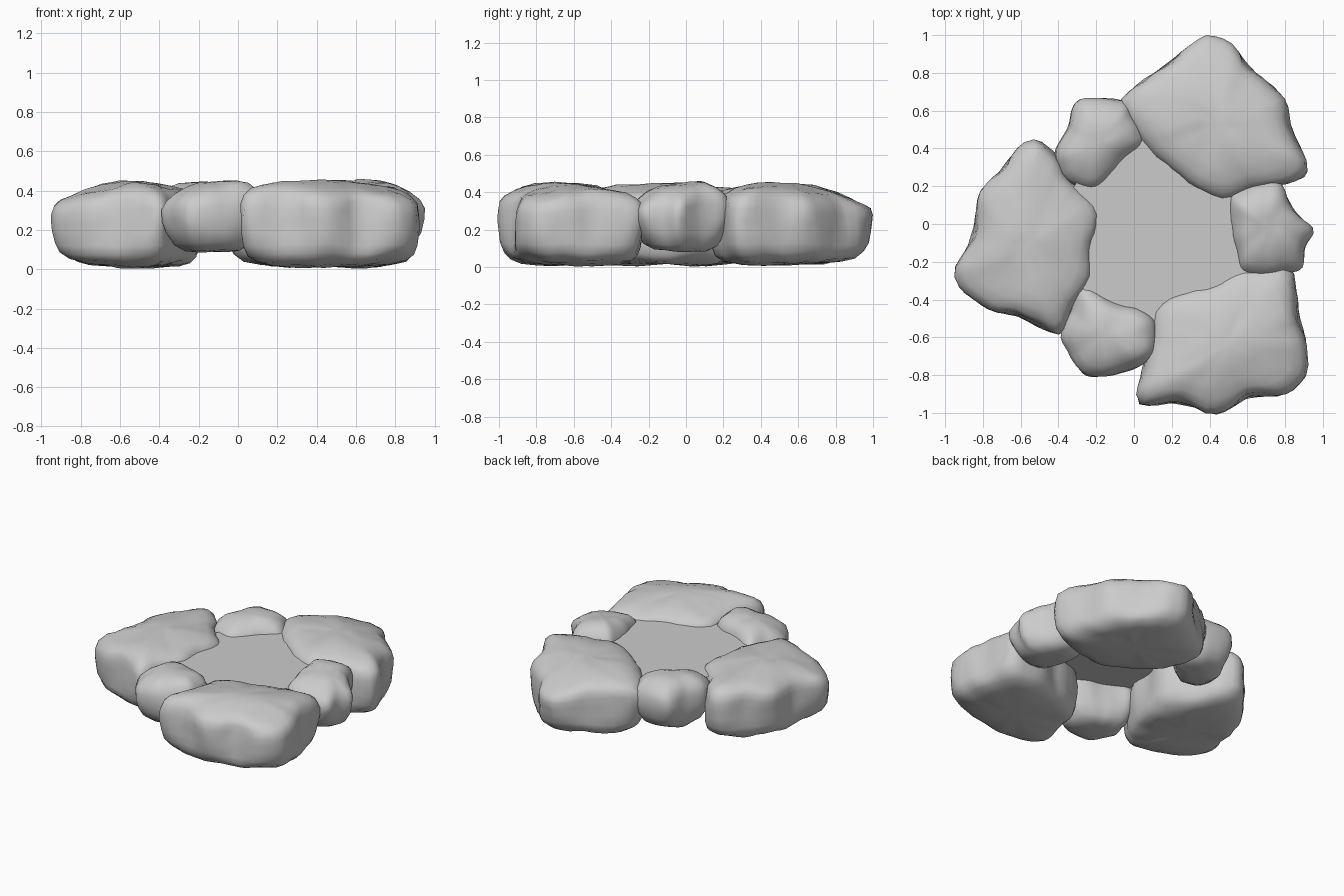
import bpy, bmesh
from mathutils import Vector, noise

if "Cube" in bpy.data.objects:
    bpy.data.objects.remove(bpy.data.objects["Cube"])

N = 56  # points around each stone
# (height, outline scale, how far the outline is rounded off) from underside to crown
BIG = [(.012, .4, 1), (.018, .7, 1), (.036, .87, .9), (.07, .96, .7), (.12, .995, .45),
       (.19, 1, .25), (.25, 1, .1), (.31, .99, 0), (.36, .965, .05), (.393, .9, .2),
       (.418, .78, .4), (.433, .6, .7), (.442, .4, 1), (.445, .2, 1)]
SMALL = [(.088, .3, 1), (.093, .58, 1), (.125, .8, .8), (.19, .93, .4), (.26, .99, .1),
         (.33, .99, 0), (.375, .92, .1), (.412, .75, .4), (.435, .52, .8), (.445, .25, 1)]


def smooth_outline(pts):
    """Resample a closed outline as an evenly spaced Catmull-Rom loop."""
    p = [Vector(q) for q in pts]
    n, dense = len(p), []
    for i in range(n):
        a, b, c, d = p[i - 1], p[i], p[(i + 1) % n], p[(i + 2) % n]
        for k in range(12):
            t = k / 12
            dense.append(0.5 * (2 * b + (c - a) * t + (2 * a - 5 * b + 4 * c - d) * t * t
                                + (3 * b - a - 3 * c + d) * t ** 3))
    lens = [(dense[(i + 1) % len(dense)] - q).length for i, q in enumerate(dense)]
    step, acc, out = sum(lens) / N, 0, []
    for q, l in zip(dense, lens):
        if acc >= step * len(out) - 1e-6 and len(out) < N:
            out.append(q)
        acc += l
    return out


def stone(name, pts, profile, tilt, seed, lean, drop):
    loop = smooth_outline(pts)
    mid = sum(loop, Vector((0, 0))) / len(loop)
    inward = (Vector((.15, 0)) - mid).normalized()
    soft = loop  # rounded version of the outline
    for _ in range(22):
        soft = [(soft[i - 1] + 2 * q + soft[(i + 1) % len(soft)]) / 4
                for i, q in enumerate(soft)]
    soft = [mid + (q - mid) * 1.05 for q in soft]
    bm = bmesh.new()

    def place(xy, z):
        top = max(0, (z - .2) / .25)
        xy = xy + inward * lean * max(0, 1 - z / .2)
        d = xy - mid
        z += top * (d.x * tilt[0] + d.y * tilt[1])
        out = max(0, -d.dot(inward) - .04)
        z -= top * drop * out                      # crown falls away outward
        z += max(0, 1 - z / .15) * .07 * out       # underside lifts outward
        p = Vector((xy.x, xy.y, z))
        # lumpy, softly chipped surface
        p += noise.noise_vector(p * 4.5 + Vector((seed, 0, 0))) * .014
        p += noise.noise_vector(p * 11 + Vector((0, seed, 0))) * .009
        p.z = max(p.z, .004)
        return bm.verts.new(p)

    rings = [[place(mid + (q.lerp(r, w) - mid) * s, z) for q, r in zip(loop, soft)]
             for z, s, w in profile]
    for a, b in zip(rings, rings[1:]):
        for i in range(len(a)):
            j = (i + 1) % len(a)
            bm.faces.new((a[i], a[j], b[j], b[i]))
    for ring, z in ((rings[0], profile[0][0]), (rings[-1], profile[-1][0])):
        c = place(mid, z)
        for i in range(len(ring)):
            bm.faces.new((c, ring[i], ring[(i + 1) % len(ring)]))
    bmesh.ops.recalc_face_normals(bm, faces=bm.faces)
    for f in bm.faces:
        f.smooth = True
    me = bpy.data.meshes.new(name)
    bm.to_mesh(me)
    bm.free()
    ob = bpy.data.objects.new(name, me)
    bpy.context.collection.objects.link(ob)


# three large boulders
stone("back_boulder", [(-.07, .67), (.16, .83), (.33, .98), (.42, 1.0), (.53, .95), (.6, .83),
      (.79, .67), (.83, .52), (.92, .33), (.88, .23), (.62, .18), (.46, .12), (.25, .23),
      (.06, .4), (-.02, .52)], BIG, (.02, 0), 3.1, 0, .2)
stone("left_boulder", [(-.53, .46), (-.62, .4), (-.69, .3), (-.83, .16), (-.84, -.05),
      (-.95, -.23), (-.93, -.33), (-.77, -.45), (-.62, -.48), (-.4, -.59), (-.33, -.46),
      (-.24, -.3), (-.22, -.12), (-.18, 0), (-.2, .1), (-.35, .25), (-.41, .37)],
      BIG, (-.04, 0), 7.7, 0, .22)
stone("front_boulder", [(.01, -.9), (.06, -.96), (.25, -.95), (.4, -1.01), (.52, -.97),
      (.62, -.9), (.8, -.91), (.92, -.81), (.91, -.62), (.87, -.5), (.85, -.26), (.75, -.23),
      (.55, -.24), (.44, -.32), (.28, -.34), (.12, -.43), (.09, -.6), (.05, -.74)],
      BIG, (0, -.08), 12.4, 0, .2)

# three small filler stones
stone("back_filler_stone", [(-.29, .65), (-.07, .65), (0, .57), (.07, .44), (-.05, .34),
      (-.17, .2), (-.25, .19), (-.37, .24), (-.42, .38), (-.36, .5)],
      SMALL, (-.03, .06), 21.3, 0, .1)
stone("front_filler_stone", [(-.28, -.33), (-.08, -.42), (.03, -.45), (.11, -.52),
      (.11, -.68), (0, -.77), (-.22, -.81), (-.31, -.75), (-.39, -.6), (-.33, -.45)],
      SMALL, (.13, 0), 30.8, 0, .1)
stone("right_filler_stone", [(.67, .22), (.78, .21), (.85, .08), (.95, -.02), (.91, -.1),
      (.89, -.22), (.8, -.26), (.58, -.27), (.53, -.1), (.5, .12), (.54, .18)],
      SMALL, (-.05, .1), 41.6, 0, .1)

# flat water surface held inside the ring
bpy.ops.mesh.primitive_circle_add(vertices=32, radius=.54, fill_type='NGON',
                                  location=(.17, -.03, .357))
bpy.context.object.name = "water_surface"
